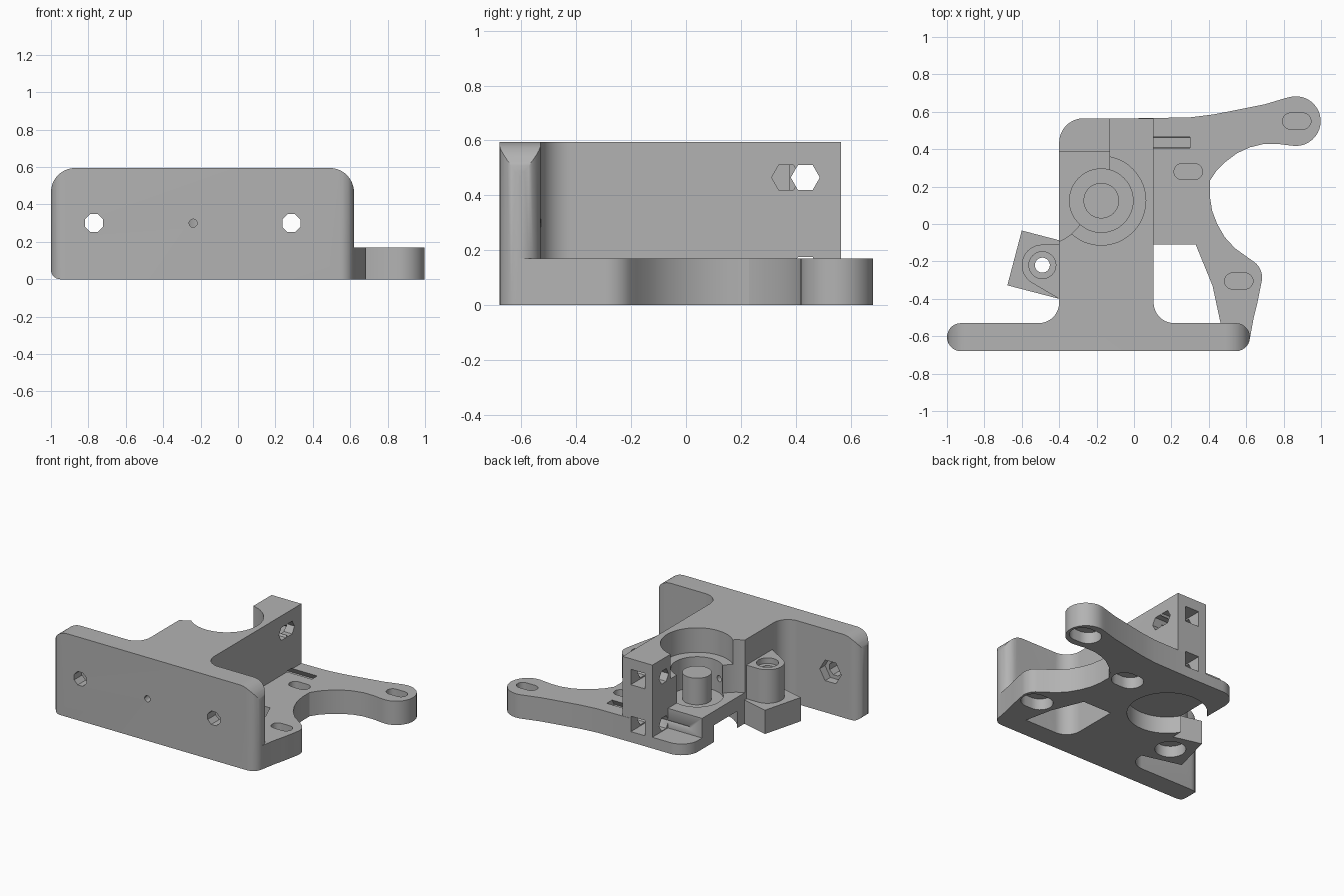
import bpy, bmesh, math
from mathutils import Vector

if "Cube" in bpy.data.objects:
    bpy.data.objects.remove(bpy.data.objects["Cube"], do_unlink=True)

grey = bpy.data.materials.new("plain grey")
grey.use_nodes = True
colour = (0.45, 0.45, 0.45, 1)
grey.diffuse_color = colour
grey.node_tree.nodes["Principled BSDF"].inputs["Base Color"].default_value = colour


def arc(cx, cy, r, start, end, n=14):
    angles = [math.radians(start + (end - start) * i / n) for i in range(n + 1)]
    return [(cx + r * math.cos(a), cy + r * math.sin(a)) for a in angles]


def circle(cx, cy, r, n=48, turn=0):
    return arc(cx, cy, r, turn, turn + 360, n)[:-1]


def rect(x0, x1, y0, y1):
    return [(x0, y0), (x1, y0), (x1, y1), (x0, y1)]


def slot(cx, cy, half, r):
    return arc(cx + half, cy, r, -90, 90) + arc(cx - half, cy, r, 90, 270)


def prism(name, outline, lo, hi, axis="z"):
    """Extrude a flat outline along the given axis."""
    place = {"z": lambda a, b, c: (a, b, c),
             "y": lambda a, b, c: (a, c, b),
             "x": lambda a, b, c: (c, a, b)}[axis]
    bm = bmesh.new()
    face = bm.faces.new([bm.verts.new(place(a, b, lo)) for a, b in outline])
    top = bmesh.ops.extrude_face_region(bm, geom=[face])["geom"]
    shift = Vector(place(0, 0, hi - lo))
    bmesh.ops.translate(bm, verts=[v for v in top if isinstance(v, bmesh.types.BMVert)], vec=shift)
    bmesh.ops.recalc_face_normals(bm, faces=bm.faces)
    mesh = bpy.data.meshes.new(name)
    bm.to_mesh(mesh)
    bm.free()
    mesh.materials.append(grey)
    ob = bpy.data.objects.new(name, mesh)
    bpy.context.collection.objects.link(ob)
    return ob


def combine(target, other, operation):
    mod = target.modifiers.new(operation, "BOOLEAN")
    mod.operation, mod.solver, mod.object = operation, "EXACT", other
    bpy.context.view_layer.update()
    result = bpy.data.meshes.new_from_object(
        target.evaluated_get(bpy.context.evaluated_depsgraph_get()))
    target.modifiers.clear()
    target.data = result
    bpy.data.objects.remove(other, do_unlink=True)


def cut(target, outline, lo, hi, axis="z"):
    combine(target, prism("cutter", outline, lo, hi, axis), "DIFFERENCE")


TOP, BASE = 0.595, 0.17

# Front wall: rounded in plan and in elevation
body = prism("carriage_bracket", slot(-0.19, -0.605, 0.735, 0.075), 0, TOP)
elevation = ([(0.62, 0)] + arc(0.49, TOP - 0.13, 0.13, 0, 90)
             + arc(-0.87, TOP - 0.13, 0.13, 90, 180) + arc(-0.95, 0.05, 0.05, 180, 270, 6))
combine(body, prism("elevation", elevation, -1, 0, "y"), "INTERSECT")

# Tall neck with fillets into the wall
neck = (arc(-0.27, 0.435, 0.13, 180, 90) + [(0.105, 0.565)]
        + arc(0.215, -0.42, 0.11, 180, 270) + [(0.215, -0.6), (-0.51, -0.6)]
        + arc(-0.51, -0.42, 0.11, 270, 360))
combine(body, prism("neck", neck, 0, TOP), "UNION")

# Low motor plate with two arms around a curved cut-out
plate = ([(0.0, 0.565), (0.3, 0.57), (0.42, 0.585), (0.55, 0.61), (0.7, 0.64), (0.8, 0.67)]
         + arc(0.865, 0.55, 0.133, 105, -100, 20)
         + [(0.77, 0.428), (0.69, 0.427), (0.62, 0.41), (0.55, 0.378), (0.49, 0.333),
            (0.44, 0.283), (0.405, 0.23), (0.405, 0.15), (0.418, 0.07), (0.445, 0),
            (0.485, -0.07), (0.54, -0.13), (0.61, -0.18)]
         + arc(0.585, -0.285, 0.1, 55, -10, 8)
         + [(0.66, -0.42), (0.64, -0.5), (0.62, -0.61), (0.0, -0.61)])
plate = prism("motor_plate", plate, 0, BASE)
cut(plate, [(0.05, -0.11), (0.33, -0.11), (0.42, -0.33), (0.465, -0.54), (0.05, -0.54)], -1, 1)
combine(body, plate, "UNION")

# Tilted side block and hinge boss
block = [(-0.6, -0.035), (-0.677, -0.328), (-0.4, -0.4), (-0.35, -0.4), (-0.35, -0.1)]
combine(body, prism("side_block", block, 0, BASE), "UNION")
boss = [(-0.35, -0.11)] + arc(-0.49, -0.22, 0.11, 90, 240) + [(-0.4, -0.4), (-0.35, -0.4)]
combine(body, prism("hinge_boss", boss, 0, 0.41), "UNION")
cut(body, circle(-0.49, -0.22, 0.072), 0.37, 1)
cut(body, circle(-0.49, -0.22, 0.04), -1, 1)
cut(body, circle(-0.49, -0.22, 0.1), -1, 0.08)

# Bearing pockets, idler clearance and stepped open side
cut(body, circle(-0.175, 0.125, 0.238), 0.42, 1)
cut(body, circle(-0.175, 0.125, 0.17), 0.2, 1)
cut(body, circle(-0.175, 0.125, 0.26), -1, 0.12)
cut(body, circle(-0.49, 0.13, 0.24), 0.22, 1)
cut(body, rect(-0.6, -0.13, 0.1, 0.7), 0.22, 1)
cut(body, rect(-0.6, -0.13, 0.39, 0.7), 0.08, 1)

# Motor slots with wider recesses underneath
for x, y in [(0.87, 0.55), (0.29, 0.28), (0.56, -0.305)]:
    cut(body, slot(x, y, 0.033, 0.043), 0.1, 1)
    cut(body, slot(x, y, 0.025, 0.085), -1, 0.08)

# Mounting holes and nut recesses in the wall
for x in (-0.77, 0.285):
    cut(body, circle(x, 0.3, 0.052, 8, 22.5), -1, -0.4, "y")
    cut(body, circle(x, 0.3, 0.085, 6), -0.59, -0.45, "y")
cut(body, circle(-0.24, 0.3, 0.022, 12), -1, 0.05, "y")

# Crossing bolt holes and nut slots in the rear post
for z, reach in ((0.465, 0.4), (0.13, 0.3)):
    cut(body, circle(0.435, z, 0.053, 6), -0.3, reach, "x")
    cut(body, rect(-0.07, 0.04, z - 0.055, z + 0.055), 0.38, 0.7, "y")
cut(body, circle(0.365, 0.465, 0.053, 6), 0.0, 0.3, "x")

# Centre post in the pocket
post = prism("centre_post", circle(-0.175, 0.125, 0.095), 0.19, 0.39)

for ob in (body, post):
    bpy.ops.object.select_all(action="DESELECT")
    ob.select_set(True)
    bpy.context.view_layer.objects.active = ob
    bpy.ops.object.shade_smooth_by_angle(angle=math.radians(30))
